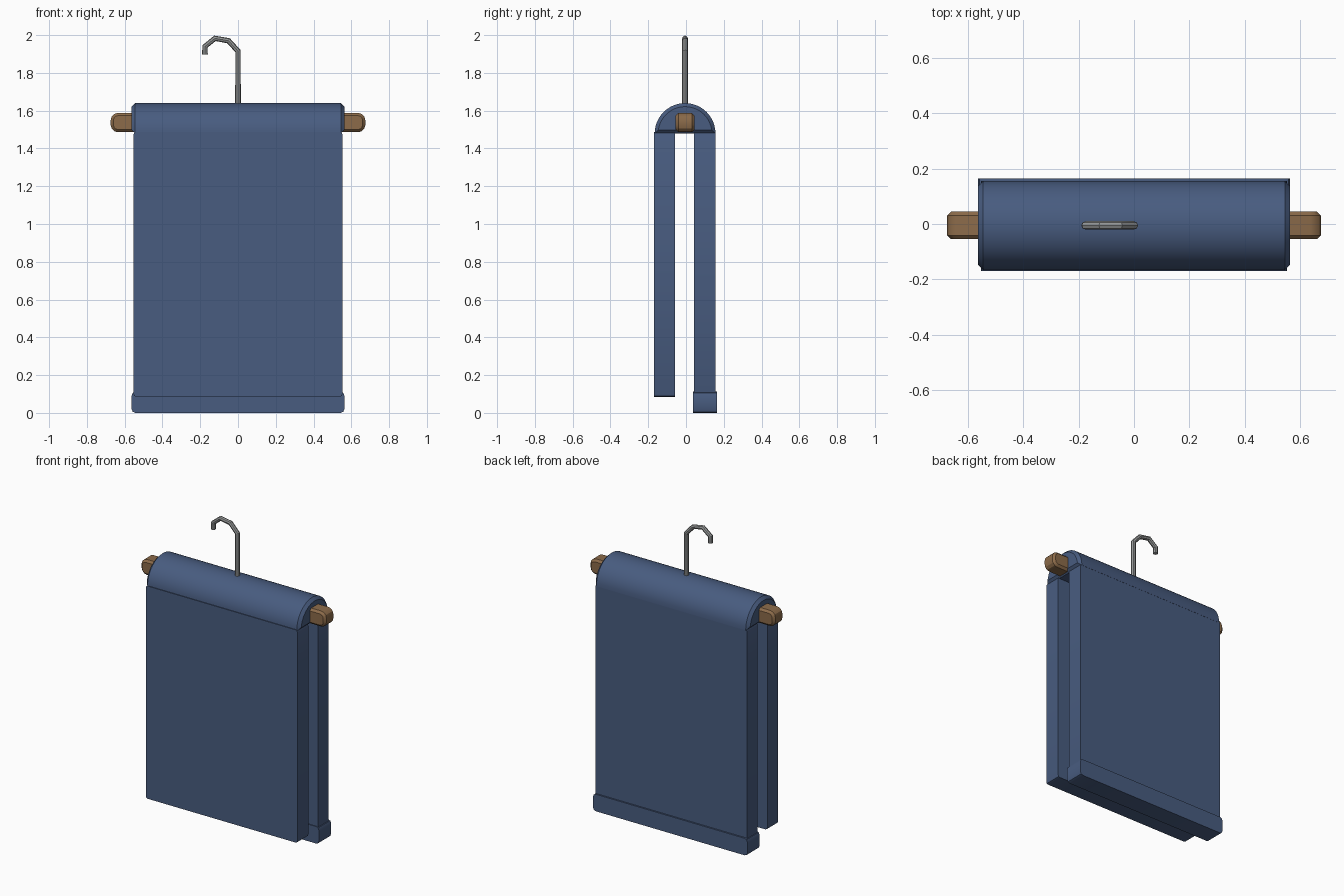
import bpy
import bmesh
import math

cube = bpy.data.objects.get("Cube")
if cube:
    bpy.data.objects.remove(cube, do_unlink=True)

MID_Y = -0.005  # shared depth of the bar, hook and fold


def material(name, r, g, b):
    mat = bpy.data.materials.new(name)
    mat.use_nodes = True
    mat.diffuse_color = (r, g, b, 1)
    mat.node_tree.nodes["Principled BSDF"].inputs["Base Color"].default_value = (r, g, b, 1)
    return mat


denim = material("denim_blue", 0.065, 0.107, 0.215)
wood = material("brown_wood", 0.262, 0.147, 0.068)
steel = material("grey_steel", 0.31, 0.32, 0.32)


def finish(obj, mat):
    obj.data.materials.append(mat)
    bpy.ops.object.select_all(action='DESELECT')
    obj.select_set(True)
    bpy.context.view_layer.objects.active = obj
    bpy.ops.object.shade_smooth_by_angle(angle=math.radians(30))


def add_object(name, bm, mat):
    bmesh.ops.recalc_face_normals(bm, faces=bm.faces)
    mesh = bpy.data.meshes.new(name)
    bm.to_mesh(mesh)
    bm.free()
    obj = bpy.data.objects.new(name, mesh)
    bpy.context.collection.objects.link(obj)
    finish(obj, mat)
    return obj


def bevel(bm, edges, width, segments=1):
    bmesh.ops.bevel(bm, geom=edges, offset=width, segments=segments,
                    profile=0.5, affect='EDGES', clamp_overlap=True)


def slab(name, half_x, y0, y1, z0, z1, corner, mat, segments=2, rim=0):
    """Block whose outline, seen from the front, has rounded corners."""
    bm = bmesh.new()
    bmesh.ops.create_cube(bm, size=1)
    for v in bm.verts:
        v.co.x *= 2 * half_x
        v.co.y = y0 + (v.co.y + 0.5) * (y1 - y0)
        v.co.z = z0 + (v.co.z + 0.5) * (z1 - z0)
    along_y = [e for e in bm.edges
               if abs(e.verts[0].co.y - e.verts[1].co.y) > 0.01]
    bevel(bm, along_y, corner, segments)
    if rim:
        outline = [e for e in bm.edges
                   if abs(e.verts[0].co.y - e.verts[1].co.y) < 0.001]
        bevel(bm, outline, rim)
    return add_object(name, bm, mat)


# Hanging cloth panels and the thick hem at the back
slab("front_panel", 0.553, -0.17, -0.057, 0.085, 1.487, 0.014, denim)
slab("back_panel", 0.553, 0.043, 0.155, 0.05, 1.487, 0.014, denim)
slab("back_hem", 0.563, 0.038, 0.165, 0.0, 0.112, 0.02, denim)

# Half-round fold over the bar, with chamfered ends
bm = bmesh.new()
steps = 24
profile = [bm.verts.new((-0.563, MID_Y + 0.161 * math.cos(math.pi * i / steps),
                         1.479 + 0.161 * math.sin(math.pi * i / steps)))
           for i in range(steps + 1)]
face = bm.faces.new(profile)
extruded = bmesh.ops.extrude_face_region(bm, geom=[face])["geom"]
for part in extruded:
    if isinstance(part, bmesh.types.BMVert):
        part.co.x = 0.563
bmesh.ops.recalc_face_normals(bm, faces=bm.faces)
end_edges = [e for e in bm.edges
             if abs(e.verts[0].co.x - e.verts[1].co.x) < 0.001]
bevel(bm, end_edges, 0.028)
add_object("top_fold", bm, denim)

# Wooden bar through the fold
slab("hanger_bar", 0.674, MID_Y - 0.05, MID_Y + 0.05, 1.486, 1.588,
     0.038, wood, segments=3, rim=0.014)

# Bent wire hook
path = [(0, 1.6), (0, 1.915), (-0.05, 1.97), (-0.122, 1.983),
        (-0.175, 1.94), (-0.175, 1.898)]
curve = bpy.data.curves.new("hook", 'CURVE')
curve.dimensions = '3D'
curve.bevel_depth = 0.015
curve.bevel_resolution = 2
curve.use_fill_caps = True
spline = curve.splines.new('POLY')
spline.points.add(len(path) - 1)
for point, (x, z) in zip(spline.points, path):
    point.co = (x, MID_Y, z, 1)
hook = bpy.data.objects.new("hook", curve)
bpy.context.collection.objects.link(hook)
bpy.ops.object.select_all(action='DESELECT')
hook.select_set(True)
bpy.context.view_layer.objects.active = hook
bpy.ops.object.convert(target='MESH')
finish(bpy.context.view_layer.objects.active, steel)
